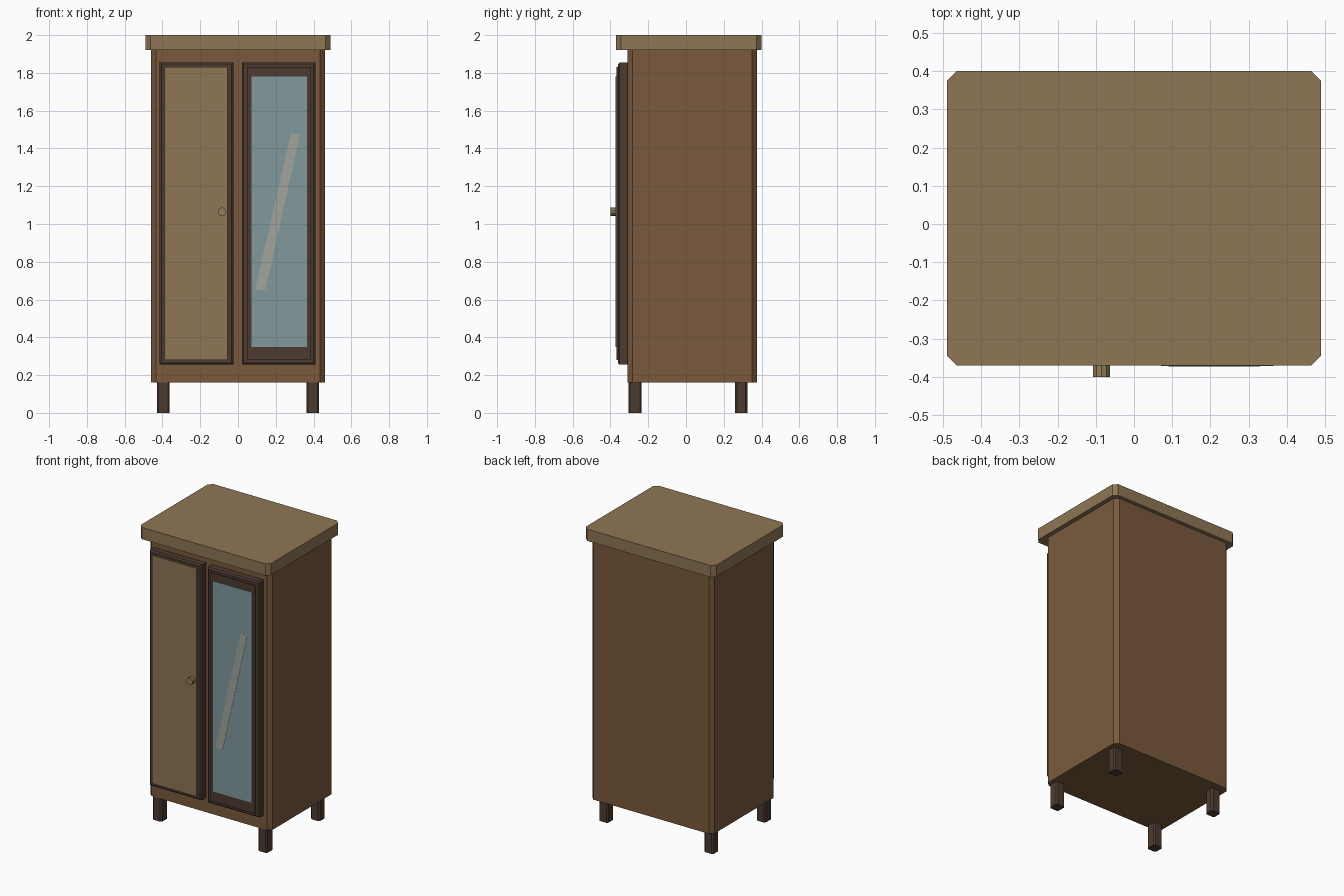
import bpy, bmesh, math
from mathutils import Matrix

if "Cube" in bpy.data.objects:
    bpy.data.objects.remove(bpy.data.objects["Cube"])


def material(name, rgb):
    m = bpy.data.materials.new(name)
    m.diffuse_color = (*rgb, 1)
    m.use_nodes = True
    m.node_tree.nodes["Principled BSDF"].inputs["Base Color"].default_value = m.diffuse_color
    return m


BROWN = material("brown_wood", (0.195, 0.102, 0.048))
TAN = material("tan_wood", (0.275, 0.18, 0.09))
DARK = material("dark_wood", (0.075, 0.044, 0.030))
GLASS = material("glass", (0.22, 0.314, 0.332))
SHINE = material("shine", (0.35, 0.376, 0.333))
BRASS = material("brass", (0.29, 0.21, 0.10))


def finish(name, bm, mat):
    bmesh.ops.recalc_face_normals(bm, faces=bm.faces)
    mesh = bpy.data.meshes.new(name)
    bm.to_mesh(mesh)
    bm.free()
    mesh.materials.append(mat)
    ob = bpy.data.objects.new(name, mesh)
    bpy.context.collection.objects.link(ob)
    return ob


def box(name, x, y, z, mat, chamfer=0, front_chamfer=0):
    """Box from ranges; chamfers the upright edges or the front (-y) rim."""
    bm = bmesh.new()
    bmesh.ops.create_cube(bm, size=1)
    for v in bm.verts:
        v.co = [r[0] if c < 0 else r[1] for c, r in zip(v.co, (x, y, z))]
    if chamfer:
        edges = [e for e in bm.edges if abs(e.verts[0].co.z - e.verts[1].co.z) > 1e-4]
    else:
        edges = [e for e in bm.edges if all(abs(v.co.y - y[0]) < 1e-5 for v in e.verts)]
    if chamfer or front_chamfer:
        bmesh.ops.bevel(bm, geom=edges, offset=chamfer or front_chamfer,
                        offset_type='OFFSET', segments=1, affect='EDGES')
    return finish(name, bm, mat)


def prism(name, pts, y0, y1, mat):
    """Extrude an x-z outline along y."""
    bm = bmesh.new()
    face = bm.faces.new([bm.verts.new((px, y0, pz)) for px, pz in pts])
    ext = bmesh.ops.extrude_face_region(bm, geom=[face])["geom"]
    for v in ext:
        if isinstance(v, bmesh.types.BMVert):
            v.co.y = y1
    bm.faces.ensure_lookup_table()
    if face.is_valid and len(bm.faces) == len(pts) + 1:
        bm.faces.new([v for v in face.verts])
    return finish(name, bm, mat)


# Carcass and overhanging top
box("cabinet_body", (-0.46, 0.46), (-0.31, 0.375), (0.16, 1.92), BROWN, chamfer=0.026)
box("cabinet_top", (-0.49, 0.49), (-0.37, 0.40), (1.92, 2.0), TAN, chamfer=0.026)

# Four legs
for side, sx in (("left", -1), ("right", 1)):
    for end, y in (("front", (-0.305, -0.235)), ("back", (0.26, 0.325))):
        x = sorted((sx * 0.362, sx * 0.43))
        box(f"{end}_leg_{side}", x, y, (0, 0.16), DARK, chamfer=0.009)

# Door slabs
for side, x in (("left", (-0.415, -0.025)), ("right", (0.02, 0.41))):
    box(f"door_{side}", x, (-0.36, -0.31), (0.255, 1.855), DARK, front_chamfer=0.009)

# Solid left door panel and glazed right door
box("door_panel_left", (-0.388, -0.055), (-0.369, -0.355), (0.28, 1.83), TAN)
box("door_panel_right", (0.048, 0.385), (-0.368, -0.355), (0.28, 1.83), DARK)
box("glass_pane", (0.071, 0.365), (-0.372, -0.36), (0.35, 1.78), GLASS)
prism("glass_shine", [(0.09, 0.65), (0.145, 0.65), (0.33, 1.48), (0.28, 1.48)],
      -0.373, -0.37, SHINE)

# Octagonal knob
bm = bmesh.new()
bmesh.ops.create_cone(bm, cap_ends=True, segments=10, radius1=0.023, radius2=0.023, depth=0.036,
                      matrix=Matrix.Translation((-0.085, -0.382, 1.065))
                      @ Matrix.Rotation(math.pi / 2, 4, 'X'))
finish("door_knob", bm, BRASS)
